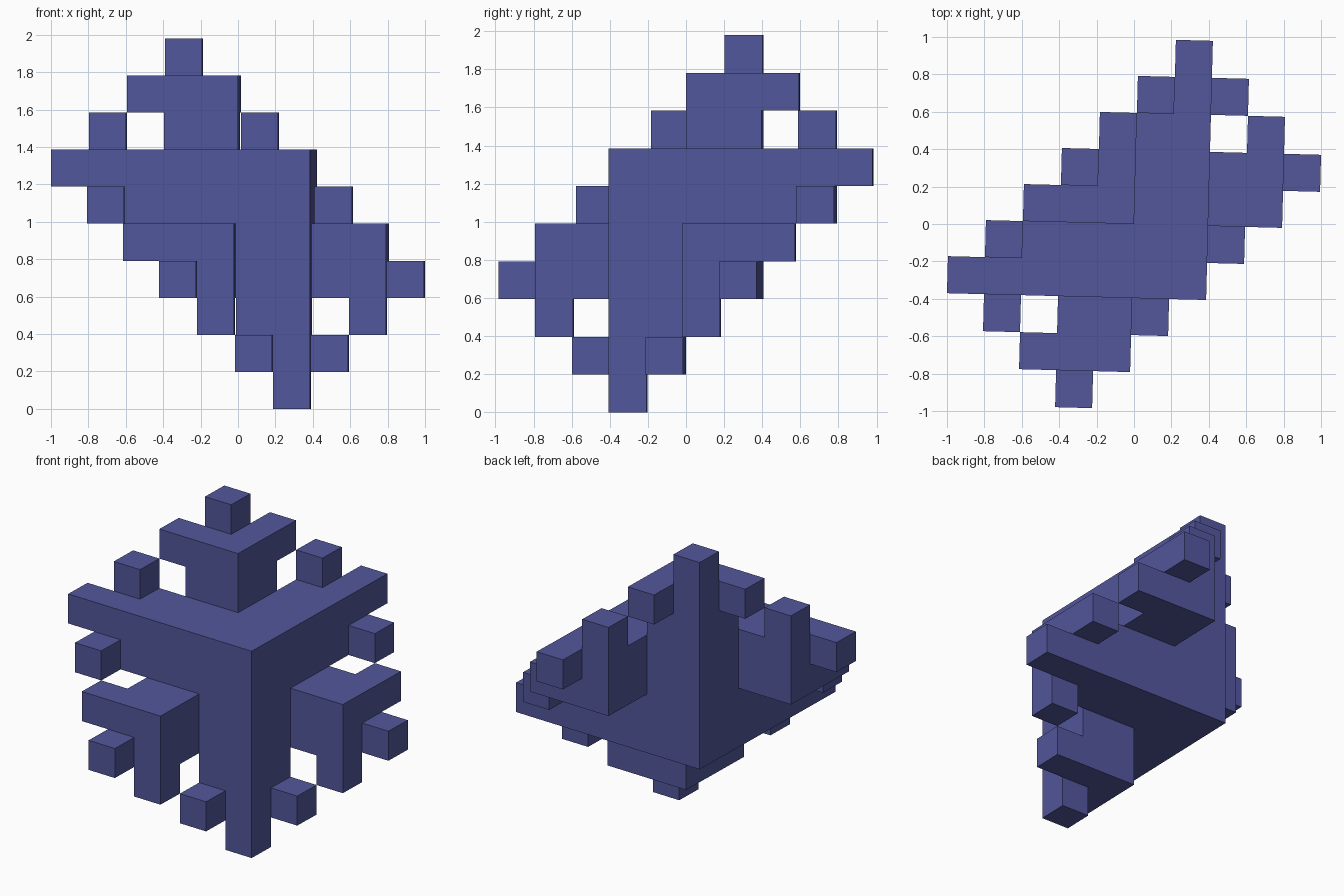
import bpy, bmesh, math
from itertools import product
from mathutils import Matrix, Vector

if "Cube" in bpy.data.objects:
    bpy.data.objects.remove(bpy.data.objects["Cube"])

A = 0.198                      # edge of one small cube
TURN = math.radians(-1.5)      # slight turn about the upright axis

# Solid core: 4 x 4 x 4 cubes
cells = set(product(range(-2, 2), repeat=3))

# One arm (along the negative first axis): thick root, single tip, two side barbs
arm = list(product((-4, -3), (0, 1), (0, 1)))
arm += [(-5, 1, 1), (-4, 0, 2), (-4, 2, 0)]

# Repeat the arm on three axes, and point-mirror it for the opposite three
for shift in range(3):
    for c in arm:
        c = c[shift:] + c[:shift]
        cells.add(c)
        cells.add(tuple(-1 - v for v in c))

# Into the model frame (second axis points to the front)
cells = {(p, -1 - q, r + 5) for p, q, r in cells}

# Skin only the exposed cube sides
bm = bmesh.new()
for cell in cells:
    for axis, side in product(range(3), (0, 1)):
        near = list(cell)
        near[axis] += 2 * side - 1
        if tuple(near) in cells:
            continue
        u, v = (axis + 1) % 3, (axis + 2) % 3
        quad = []
        for du, dv in ((0, 0), (1, 0), (1, 1), (0, 1)):
            co = Vector(cell)
            co[axis] += side
            co[u] += du
            co[v] += dv
            quad.append(bm.verts.new(co * A))
        bm.faces.new(quad if side else quad[::-1])

# Weld and merge flat areas into large clean faces
bmesh.ops.remove_doubles(bm, verts=bm.verts, dist=1e-4)
bmesh.ops.dissolve_limit(bm, angle_limit=0.01, verts=bm.verts, edges=bm.edges)
bmesh.ops.transform(bm, matrix=Matrix.Rotation(TURN, 4, 'Z'), verts=bm.verts)

mesh = bpy.data.meshes.new("cube_snowflake")
bm.to_mesh(mesh)
bm.free()
flake = bpy.data.objects.new("cube_snowflake", mesh)
bpy.context.collection.objects.link(flake)

# Blue material
mat = bpy.data.materials.new("blue")
mat.diffuse_color = (0.085, 0.095, 0.33, 1)
mat.use_nodes = True
mat.node_tree.nodes["Principled BSDF"].inputs["Base Color"].default_value = mat.diffuse_color
mesh.materials.append(mat)
